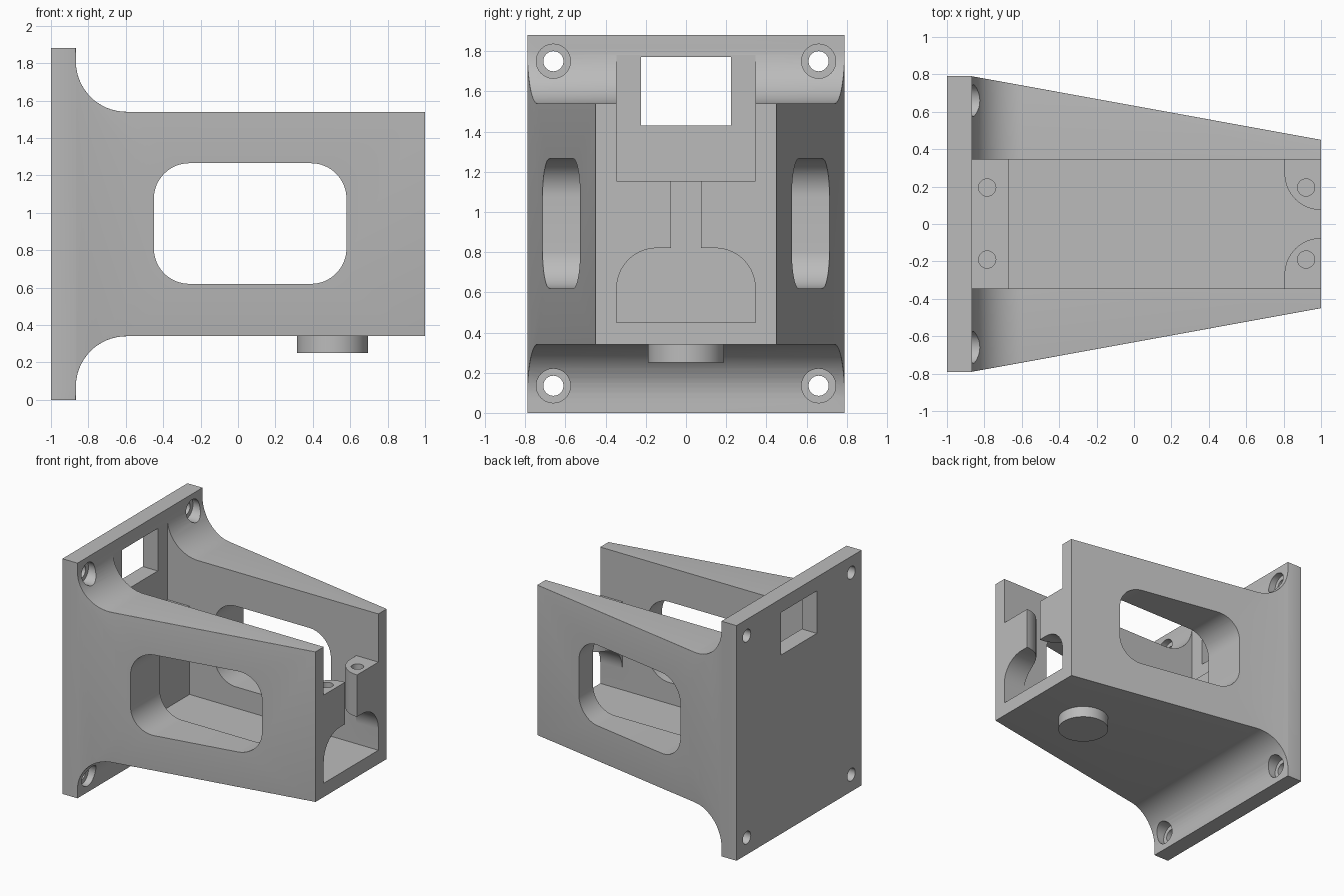
import bpy, bmesh
from math import cos, sin, pi, radians
from mathutils import Vector

if "Cube" in bpy.data.objects:
    bpy.data.objects.remove(bpy.data.objects["Cube"], do_unlink=True)

grey = bpy.data.materials.new("plain grey")
grey.use_nodes = True
colour = (0.5, 0.5, 0.5, 1)
grey.diffuse_color = colour
grey.node_tree.nodes["Principled BSDF"].inputs["Base Color"].default_value = colour


def arc(cx, cy, r, start, end, n=16):
    angles = [radians(start + (end - start) * i / n) for i in range(n + 1)]
    return [(cx + r * cos(a), cy + r * sin(a)) for a in angles]


def circle(cx, cy, r, n=40):
    return arc(cx, cy, r, 0, 360, n)[:-1]


def box(x0, x1, y0, y1):
    return [(x0, y0), (x1, y0), (x1, y1), (x0, y1)]


def rounded(x0, x1, y0, y1, r):
    return (arc(x1 - r, y1 - r, r, 0, 90) + arc(x0 + r, y1 - r, r, 90, 180)
            + arc(x0 + r, y0 + r, r, 180, 270) + arc(x1 - r, y0 + r, r, 270, 360))


def add_object(name, bm):
    bmesh.ops.recalc_face_normals(bm, faces=bm.faces)
    mesh = bpy.data.meshes.new(name)
    bm.to_mesh(mesh)
    bm.free()
    mesh.materials.append(grey)
    obj = bpy.data.objects.new(name, mesh)
    bpy.context.collection.objects.link(obj)
    return obj


def prism(name, outline, axis, lo, hi):
    """Extrude a 2D outline along an axis; the outline uses the other two axes in order."""
    bm = bmesh.new()
    rings = []
    for level in (lo, hi):
        ring = []
        for p in outline:
            co = list(p)
            co.insert(axis, level)
            ring.append(bm.verts.new(co))
        bm.faces.new(ring)
        rings.append(ring)
    for i in range(len(outline)):
        j = (i + 1) % len(outline)
        bm.faces.new((rings[0][i], rings[0][j], rings[1][j], rings[1][i]))
    return add_object(name, bm)


X, Y, Z = range(3)
PLATE, HEIGHT, LOW, HIGH = -0.867, 1.88, 0.34, 1.54
FILLET, HALF, TIP, INNER = 0.27, 0.79, 0.45, 0.345


def half_width(x):
    return HALF - (HALF - TIP) * max(0, x - PLATE) / (1 - PLATE)


# Tapered body with its mounting plate, filleted above and below
cx = PLATE + FILLET
lower = arc(cx, LOW - FILLET, FILLET, 180, 90)
upper = arc(cx, HIGH + FILLET, FILLET, 270, 180)
outline = ([(-1, 0), (PLATE, 0)] + lower + [(1, LOW), (1, HIGH)] + upper
           + [(PLATE, HEIGHT), (-1, HEIGHT)])
bm = bmesh.new()
sides = [[bm.verts.new((x, s * half_width(x), z)) for x, z in outline] for s in (-1, 1)]
count = len(outline)
for ring in sides:
    bm.faces.new(ring[2:-2])
    bm.faces.new([ring[0], ring[1], ring[2], ring[-3], ring[-2], ring[-1]])
for i in range(count):
    j = (i + 1) % count
    bm.faces.new((sides[0][i], sides[0][j], sides[1][j], sides[1][i]))
bmesh.ops.recalc_face_normals(bm, faces=bm.faces)

# Round the long outer edges
front_edge = len(lower) + 2
edges = [bm.edges.get((ring[i], ring[i + 1])) for ring in sides
         for i in range(1, count - 2) if i != front_edge]
bmesh.ops.bevel(bm, geom=edges, offset=0.05, offset_type='OFFSET', segments=6,
                profile=0.5, affect='EDGES', clamp_overlap=True)
body = add_object("bracket_body", bm)

# Cavity plan: wide well narrowing to a slot between two rounded posts
post = arc(1, 0.27, 0.195, 180, 270)
well = ([(-0.67, -INNER), (0.805, -INNER)] + [(x, -y) for x, y in post]
        + [(1.1, -0.075), (1.1, 0.075)] + post[::-1] + [(0.805, INNER), (-0.67, INNER)])
arch = ([(-INNER, 0.45), (INNER, 0.45)] + arc(0.145, 0.62, 0.2, 0, 90)
        + arc(-0.145, 0.62, 0.2, 90, 180))

cutters = [
    prism("upper_cavity_cutter", box(-INNER, INNER, 1.155, 1.78), X, PLATE, 1.1),
    prism("well_cutter", well, Z, 0.45, 1.3),
    prism("arch_cutter", arch, X, 0.7, 1.1),
    prism("side_window_cutter", rounded(-0.45, 0.58, 0.62, 1.265, 0.19), Y, -1, 1),
    prism("plate_window_cutter", box(-0.225, 0.225, 1.43, 1.77), X, -1.1, -0.8),
]

# Counterbored plate holes and blind screw holes
for y in (-0.66, 0.66):
    for z in (0.135, 1.75):
        cutters.append(prism("bolt_cutter", circle(y, z, 0.05), X, -1.1, -0.8))
        cutters.append(prism("counterbore_cutter", circle(y, z, 0.085), X, -0.92, -0.5))
for x in (-0.785, 0.92):
    for y in (-0.19, 0.195):
        cutters.append(prism("screw_cutter", circle(x, y, 0.046), Z, 0.9, 1.3))

for cutter in cutters:
    cutter.hide_render = True
    mod = body.modifiers.new(cutter.name, 'BOOLEAN')
    mod.operation = 'DIFFERENCE'
    mod.solver = 'EXACT'
    mod.object = cutter

depsgraph = bpy.context.evaluated_depsgraph_get()
body_mesh = bpy.data.meshes.new_from_object(body.evaluated_get(depsgraph))
body.modifiers.clear()
body.data = body_mesh
for cutter in cutters:
    bpy.data.objects.remove(cutter, do_unlink=True)

# Round foot under the floor
foot = prism("round_foot", circle(0.505, 0, 0.19, 64), Z, 0.25, LOW + 0.02)

bpy.ops.object.select_all(action='DESELECT')
for obj in (body, foot):
    obj.select_set(True)
bpy.context.view_layer.objects.active = body
bpy.ops.object.shade_smooth_by_angle(angle=radians(30))
